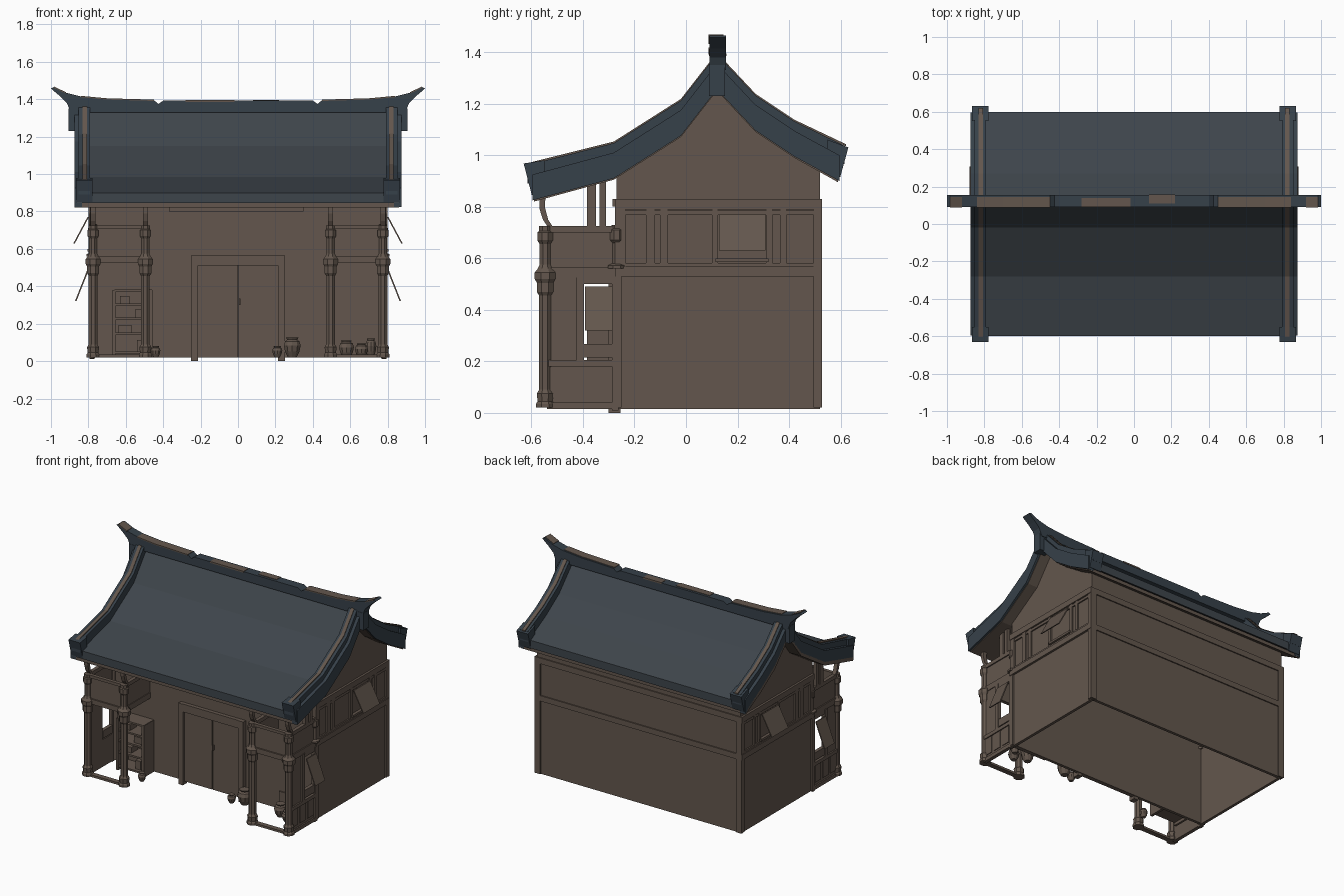
import bpy, bmesh, math
from mathutils import Vector


def material(name, rgb):
    m = bpy.data.materials.new(name)
    m.diffuse_color = (*rgb, 1)
    return m


WOOD = material("brown_wood", (0.125, 0.094, 0.074))
TILE = material("slate_blue_tile", (0.048, 0.059, 0.070))
TRIM = material("blue_ridge_tile", (0.037, 0.052, 0.067))


def finish(name, bm, mat):
    bmesh.ops.recalc_face_normals(bm, faces=bm.faces)
    me = bpy.data.meshes.new(name)
    bm.to_mesh(me)
    bm.free()
    me.materials.append(mat)
    ob = bpy.data.objects.new(name, me)
    bpy.context.collection.objects.link(ob)
    return ob


def prism(name, mat, pts, axis, a, b):
    """Extrude a 2D profile: axis x uses (y,z) points, axis y uses (x,z)."""
    bm = bmesh.new()
    put = (lambda p, t: (t, p[0], p[1])) if axis == 'x' else (lambda p, t: (p[0], t, p[1]))
    lo = [bm.verts.new(put(p, a)) for p in pts]
    hi = [bm.verts.new(put(p, b)) for p in pts]
    bm.faces.new(lo)
    bm.faces.new(hi[::-1])
    for i in range(len(pts)):
        j = (i + 1) % len(pts)
        bm.faces.new((lo[i], hi[i], hi[j], lo[j]))
    return finish(name, bm, mat)


def box(name, x0, x1, y0, y1, z0, z1, mat=WOOD):
    return prism(name, mat, [(y0, z0), (y1, z0), (y1, z1), (y0, z1)], 'x', x0, x1)


def box2(name, x0, x1, *rest, mat=WOOD):
    """A box and its mirror image across x = 0."""
    for s in (1, -1):
        box(name, s * x0, s * x1, *rest, mat=mat)


def prism2(name, mat, pts, a, b):
    for s in (1, -1):
        prism(name, mat, pts, 'x', s * a, s * b)


def lathe(name, x, y, prof, n=8):
    bm = bmesh.new()
    k = 1 / math.cos(math.pi / n)
    rings = [[bm.verts.new((x + r * k * math.cos((i + .5) * math.tau / n),
                            y + r * k * math.sin((i + .5) * math.tau / n), z))
              for i in range(n)] for r, z in prof]
    for r0, r1 in zip(rings, rings[1:]):
        for i in range(n):
            j = (i + 1) % n
            bm.faces.new((r0[i], r0[j], r1[j], r1[i]))
    bm.faces.new(rings[0][::-1])
    bm.faces.new(rings[-1])
    return finish(name, bm, WOOD)


# --- roof: one curved section reused for tiles, soffit, barge ridges ---
CURVE = [(-.60, .90), (-.28, .985), (-.02, 1.15), (.12, 1.33),
         (.27, 1.17), (.42, 1.07), (.60, .975)]


def band(lo, hi, e=0.0):
    """Closed strip between two vertical offsets of the roof curve."""
    c = [(y + (e if y > .5 else -e if y < -.5 else 0), z) for y, z in CURVE]
    return [(y, z + hi) for y, z in c] + [(y, z + lo) for y, z in reversed(c)]


prism("roof_tiles", TILE, band(-.055, 0), 'x', -.86, .86)
prism("roof_soffit", WOOD, band(-.08, -.055, -.01), 'x', -.875, .86)
prism2("gable_fascia", TRIM, band(-.075, .025, -.005), .835, .875)
prism2("barge_ridge", TRIM, band(-.01, .062, .015), .79, .853)
prism2("barge_ridge_cap", WOOD, band(.06, .068, .02), .808, .832)
for y0, y1, z0, z1, d in ((-.63, -.55, .845, .968, .012), (.63, .55, .915, 1.03, -.03)):
    prism2("barge_end", TRIM, [(y0, z1), (y1, z1 + abs(d)), (y1, z0 + .01), (y0 * .95, z0)], .778, .867)
box2("ridge_end_block", .83, .905, .09, .152, 1.23, 1.35, mat=TRIM)

# --- main ridge with upswept horns and small notches ---
half = [(.40, 1.392), (.425, 1.375), (.45, 1.395), (.70, 1.402), (.84, 1.415), (.92, 1.435), (.985, 1.465)]
under = [(1.0, 1.457), (.95, 1.415), (.915, 1.38), (.895, 1.33)]
right = half + under
prism("main_ridge", TRIM, right + [(-x, z) for x, z in reversed(right)], 'y', .092, .156)
for s in (1, -1):
    for part in (half[2:5], half[5:]):
        prism("ridge_cap", WOOD, [(s * x, z + .003) for x, z in part] +
              [(s * x, z - .004) for x, z in reversed(part)], 'y', .088, .145)
box("ridge_cap_middle", -.28, -.02, .09, .14, 1.385, 1.395)
box("ridge_cap_middle", .08, .22, .11, .158, 1.385, 1.395)

# --- house walls, open underneath ---
box("front_wall", -.785, .785, -.27, -.25, .02, .92)
box("back_wall", -.785, .785, .5, .52, .02, .96)
prism2("gable_wall", WOOD, [(-.268, .015), (.52, .015), (.52, .95), (.42, 1.0), (.27, 1.10),
                           (.12, 1.26), (-.02, 1.08), (-.268, .915)], .765, .785)

# --- timber framing on side and back walls ---
for z0, z1 in ((.79, .83), (.768, .785), (.53, .568), (.568, .582)):
    d = .006 if z0 in (.768, .568) else 0
    box2("side_beam", .78, .8 - d, -.275, .528, z0, z1)
    if not d:
        box("back_beam", -.8, .8, .515, .528, z0, z1)
for y0, y1, z0 in ((-.275, -.235, .565), (-.155, -.12, .58), (-.1, -.07, .58), (.1, .125, .58),
                   (.31, .335, .58), (.365, .39, .58), (.495, .528, .02), (-.275, -.25, .02)):
    box2("side_post", .78, .796, y0, y1, z0, .8)
box2("back_corner_post", .755, .798, .515, .528, .02, .8)
box2("upper_window_sill", .78, .805, .115, .32, .585, .6)

# --- tilted shutters ---
for name, y0, y1, x1, zt, zb in (("upper_shutter", .128, .308, .88, .77, .63),
                                 ("porch_shutter", -.392, -.285, .872, .49, .32)):
    for s in (1, -1):
        prism(name, WOOD, [(s * .797, zt), (s * .805, zt), (s * x1, zb), (s * (x1 - .008), zb)], 'y', y0, y1)

# --- double door ---
box2("door_jamb", .215, .25, -.3, -.255, 0, .565)
box("door_lintel", -.25, .25, -.297, -.255, .51, .565)
box2("door_leaf", .003, .215, -.28, -.26, .02, .51)
box("door_handle", .005, .013, -.292, -.27, .3, .335)
box("wall_head_beam", -.37, .35, -.285, -.26, .8, .83)

# --- porch columns ---
COLUMN = [(.035, .02), (.035, .035), (.029, .045), (.032, .075), (.023, .09), (.023, .455),
          (.032, .47), (.032, .505), (.04, .52), (.04, .545), (.028, .56), (.021, .575), (.021, .655),
          (.03, .67), (.03, .70), (.024, .705), (.024, .725)]
for s in (1, -1):
    for x in (.775, .495):
        lathe("porch_column", s * x, -.547, COLUMN)
        prism("eave_strut", WOOD, [(-.535, .72), (-.555, .75), (-.568, .79), (-.57, .84),
                                   (-.545, .84), (-.548, .80), (-.535, .75), (-.515, .72)],
              'x', s * x - .014, s * x + .014)
    lathe("rear_post", s * .775, -.268, [(.035, .56), (.035, .572), (.018, .58), (.018, .66),
                                         (.026, .67), (.026, .71), (.021, .715), (.021, .73)])
    for y0, y1 in ((-.385, -.35), (-.335, -.31)):
        box("roof_prop", s * .765, s * .79, y0, y1, .72, .90)

# --- porch upper panels and rails ---
box2("porch_front_panel", .5, .775, -.55, -.54, .55, .72)
box2("porch_front_rail", .5, .775, -.56, -.535, .705, .725)
box2("porch_front_beam", .5, .775, -.56, -.535, .525, .56)
box2("porch_side_panel", .77, .782, -.54, -.27, .55, .72)
box2("porch_inner_panel", .49, .5, -.54, -.27, .55, .72)
for x in (.765, .485):
    box2("porch_cross_rail", x, x + .025, -.54, -.265, .7, .726)
    box2("porch_cross_beam", x, x + .025, -.54, -.265, .525, .565)
box2("porch_front_sill", .5, .775, -.565, -.53, .02, .035)

# --- porch side screen with window gap and lower panels ---
box2("screen_base", .77, .785, -.54, -.27, .015, .2)
box2("screen_panel", .77, .785, -.54, -.395, .2, .53)
box2("screen_frame", .77, .795, -.425, -.395, .18, .53)
box2("screen_post", .77, .795, -.288, -.262, .01, .53)
box2("screen_rail", .77, .795, -.54, -.27, .18, .205)
box2("screen_head", .77, .79, -.395, -.285, .5, .53)
box2("window_bar", .765, .79, -.395, -.285, .215, .268)
for y in (-.528, -.443, -.358):
    box2("screen_inset", .78, .79, y, y + .062, .06, .178)
box2("screen_bottom", .77, .795, -.54, -.27, .015, .04)

# --- shelf with goods in the left porch ---
box("shelf_side", -.475, -.457, -.385, -.272, .02, .38)
box("shelf_side", -.67, -.655, -.385, -.272, .02, .38)
for z in (.04, .14, .22, .295, .37):
    box("shelf_board", -.66, -.46, -.383, -.272, z, z + .012)
for x, w, z, h in ((-.64, .07, .152, .04), (-.55, .06, .232, .045), (-.63, .05, .307, .04), (-.54, .04, .052, .06)):
    box("shelf_goods", x, x + w, -.36, -.29, z, z + h)
for x, z, w, h in ((-.74, .3, .07, .075), (-.74, .21, .05, .06), (-.74, .14, .06, .05)):
    box("wall_panel", x, x + w, -.278, -.265, z, z + h)
box("right_porch_skirting", .51, .76, -.278, -.265, .02, .145)

# --- clay pots ---
for x, y, r, h in ((.29, -.34, .045, .105), (.21, -.37, .027, .06), (-.44, -.43, .025, .06),
                   (.58, -.36, .04, .09), (.66, -.4, .035, .075), (.71, -.33, .03, .1)):
    lathe("clay_pot", x, y, [(r * .5, .02), (r * .85, .02 + h * .3), (r, .02 + h * .6), (r * .85, .02 + h * .82),
                             (r * .6, .02 + h * .9), (r * .72, .02 + h)], 10)
